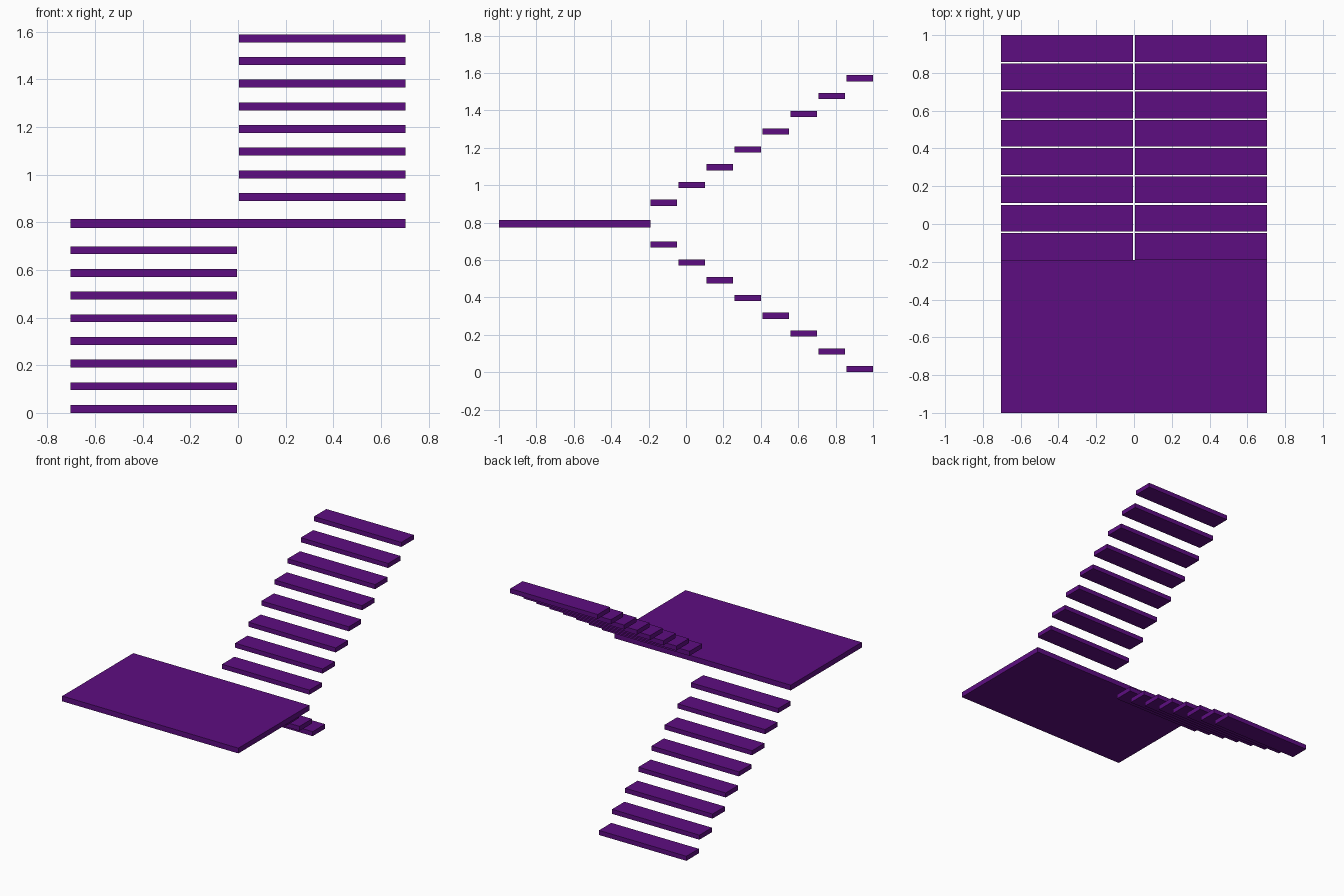
import bpy

if "Cube" in bpy.data.objects:
    bpy.data.objects.remove(bpy.data.objects["Cube"])

# Shared purple material
mat = bpy.data.materials.new("purple")
mat.diffuse_color = (0.11, 0.004, 0.22, 1)
mat.use_nodes = True
mat.node_tree.nodes["Principled BSDF"].inputs["Base Color"].default_value = mat.diffuse_color


def slab(name, x0, x1, y0, y1, z0, z1):
    bpy.ops.mesh.primitive_cube_add(size=1, location=((x0 + x1) / 2, (y0 + y1) / 2, (z0 + z1) / 2))
    ob = bpy.context.object
    ob.name = name
    ob.scale = (x1 - x0, y1 - y0, z1 - z0)
    bpy.ops.object.transform_apply(location=False, rotation=False, scale=True)
    ob.data.materials.append(mat)


STEPS = 8
HALF_W, HALF_GAP = 0.703, 0.005
DEPTH, GOING = 0.1415, 0.1497
THICK, RISE = 0.033, 0.0951
TOP = 1.588

# Two flights of floating treads, side by side, climbing in opposite directions
for i in range(STEPS):
    back = 1.0 - i * GOING
    z_low = i * RISE
    z_high = TOP - THICK - i * RISE
    slab(f"lower_tread_{i + 1}", -HALF_W, -HALF_GAP, back - DEPTH, back, z_low, z_low + THICK)
    slab(f"upper_tread_{STEPS - i}", HALF_GAP, HALF_W, back - DEPTH, back, z_high, z_high + THICK)

# Half-way landing
slab("landing", -HALF_W, HALF_W, -1.0, -0.19, 0.775, 0.813)
